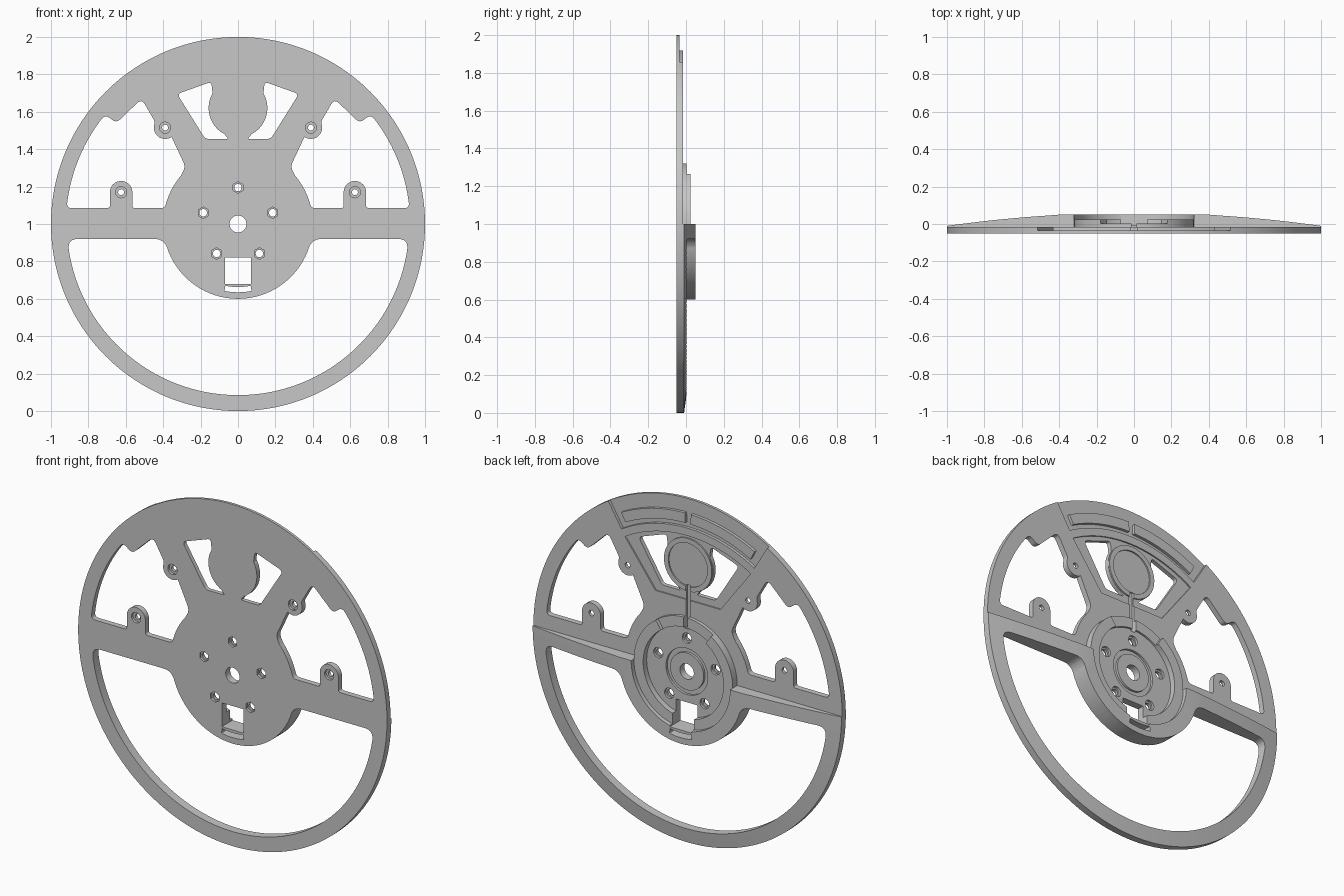
import bpy, bmesh
from math import sin, cos, radians, pi
from mathutils import Vector

cube = bpy.data.objects.get("Cube")
if cube:
    bpy.data.objects.remove(cube, do_unlink=True)

grey = bpy.data.materials.new("light_grey")
grey.use_nodes = True
colour = (0.57, 0.57, 0.57, 1)
grey.diffuse_color = colour
grey.node_tree.nodes["Principled BSDF"].inputs["Base Color"].default_value = colour

FRONT, BACK = -0.05, -0.017


def make(name, bm):
    bmesh.ops.recalc_face_normals(bm, faces=bm.faces)
    mesh = bpy.data.meshes.new(name)
    bm.to_mesh(mesh)
    bm.free()
    mesh.materials.append(grey)
    obj = bpy.data.objects.new(name, mesh)
    bpy.context.collection.objects.link(obj)
    return obj


def half_turn(name, profile, start, steps=96):
    """Turn a closed (radius, y) profile through half a circle about the y axis."""
    bm = bmesh.new()
    rings = []
    for i in range(steps + 1):
        a = start + pi * i / steps
        rings.append([bm.verts.new((r * cos(a), y, r * sin(a))) for r, y in profile])
    n = len(profile)
    for a, b in zip(rings, rings[1:]):
        for j in range(n):
            k = (j + 1) % n
            bm.faces.new((a[j], a[k], b[k], b[j]))
    bm.faces.new(rings[0])
    bm.faces.new(rings[-1])
    return make(name, bm)


def arc(radius, a0, a1, cx=0, cz=0, steps=24):
    return [(cx + radius * cos(radians(a0 + (a1 - a0) * i / steps)),
             cz + radius * sin(radians(a0 + (a1 - a0) * i / steps))) for i in range(steps + 1)]


def rounded(points):
    """Points with a third number get a corner rounded back by that distance."""
    out = []
    for i, p in enumerate(points):
        c = Vector(p[:2])
        if len(p) == 2:
            out.append(c)
            continue
        a = c + (Vector(points[i - 1][:2]) - c).normalized() * p[2]
        b = c + (Vector(points[(i + 1) % len(points)][:2]) - c).normalized() * p[2]
        for k in range(7):
            t = k / 6
            out.append(a * (1 - t) ** 2 + c * 2 * t * (1 - t) + b * t * t)
    return out


def mirrored(points):
    return [(-p[0],) + tuple(p[1:]) for p in reversed(points)]


def add_prism(bm, points, y0, y1):
    pts = rounded(points)
    lo = [bm.verts.new((x, y0, z)) for x, z in pts]
    hi = [bm.verts.new((x, y1, z)) for x, z in pts]
    bm.faces.new(lo)
    bm.faces.new(hi)
    for i in range(len(pts)):
        j = (i + 1) % len(pts)
        bm.faces.new((lo[i], lo[j], hi[j], hi[i]))


def prism(name, points, y0, y1):
    bm = bmesh.new()
    add_prism(bm, points, y0, y1)
    return make(name, bm)


def circle(radius, cx, cz, sides=20):
    return arc(radius, 90, 450, cx, cz, sides)[:-1]


def rect(x, z0, z1):
    return [(-x, z0), (x, z0), (x, z1), (-x, z1)]


def sector(r0, r1, a0, a1, cz=0):
    return arc(r0, a0, a1, 0, cz, 40) + arc(r1, a1, a0, 0, cz, 40)


def combine(body, tool, operation):
    mod = body.modifiers.new("combine", "BOOLEAN")
    mod.operation = operation
    mod.solver = "EXACT"
    mod.object = tool
    graph = bpy.context.evaluated_depsgraph_get()
    mesh = bpy.data.meshes.new_from_object(body.evaluated_get(graph))
    body.modifiers.clear()
    body.data = mesh
    bpy.data.objects.remove(tool, do_unlink=True)


def cut(body, shapes):
    bm = bmesh.new()
    for points, y0, y1 in shapes:
        add_prism(bm, points, y0, y1)
    combine(body, make("cutter", bm), "DIFFERENCE")


# Stepped hub, shared by the domed lower half and the flat upper half
hub = [(0.32, 0.025), (0.26, 0.025), (0.26, -0.008), (0.135, -0.008),
       (0.135, -0.022), (0.108, -0.022), (0.108, -0.008), (0.045, -0.008)]
face = [(0.045, FRONT), (1, FRONT)]
dome = [(1 - 0.06 * i, 0.06 - 0.07 * (1 - 0.06 * i) ** 2) for i in range(10)]
lower = face + dome + [(0.4, 0.05), (0.32, 0.05)] + hub
upper = face + [(1, BACK), (0.32, BACK)] + hub
wheel = half_turn("wheel_plate", lower, pi)
combine(wheel, half_turn("upper_half", upper, 0), "UNION")

# Large windows between rim, spokes and hub
lower_window = ([(0.911, -0.08, 0.055)] + arc(0.915, -8.7, -171.3, steps=87)
                + [(-0.911, -0.08, 0.055), (-0.392, -0.08, 0.055)]
                + arc(0.4, -160, -20, steps=48) + [(0.392, -0.08, 0.055)])
side_window = ([(0.915, 0.085, 0.025)] + arc(0.92, 7, 37)
               + [(0.71, 0.585, 0.028), (0.65, 0.54, 0.028), (0.515, 0.67, 0.035),
                  (0.445, 0.548, 0.01)]
               + arc(0.06, 15, -125, 0.39, 0.515)
               + [(0.28, 0.305, 0.03)] + arc(0.4, 40, 17)
               + [(0.393, 0.085, 0.02), (0.565, 0.085, 0.015)]
               + arc(0.06, 180, 0, 0.625, 0.17) + [(0.685, 0.085, 0.015)])
top_window = ([(0.143, 0.76, 0.02), (0.325, 0.695, 0.025), (0.175, 0.455, 0.02),
               (0.052, 0.455, 0.01)] + arc(0.157, -62, 30, 0, 0.62))
shapes = [lower_window, side_window, mirrored(side_window), top_window, mirrored(top_window),
          rect(0.07, -0.32, -0.18), sector(0.337, 0.365, -101.5, -78.5)]

# Bolt holes and tab holes
bolts = [(0.195 * cos(radians(90 + 72 * k)), 0.195 * sin(radians(90 + 72 * k))) for k in range(5)]
tabs = [(s * x, z) for s in (1, -1) for x, z in ((0.625, 0.17), (0.39, 0.515))]
shapes += [circle(0.02, x, z) for x, z in bolts]
shapes += [circle(0.016, x, z) for x, z in tabs]
cut(wheel, [(s, -0.1, 0.1) for s in shapes])

# Front hexagon pockets and counterbores, rear bolt pockets
cut(wheel, [(circle(0.031, x, z, 6), -0.1, -0.037) for x, z in bolts]
    + [(circle(0.03, x, z), -0.1, -0.035) for x, z in tabs]
    + [(circle(0.03, x, z), -0.022, 0.1) for x, z in bolts])

# Rear recesses: rim sector, tray around the top windows, notch in the hub step
tray = arc(0.79, 59, 121) + [(-0.21, 0.415), (0.21, 0.415)]
cut(wheel, [(sector(0.835, 1.05, 59, 121), -0.034, 0.1),
            (tray, -0.025, 0.1),
            (sector(0.255, 0.335, 56, 124), 0.003, 0.1)])

# Wire channel from the round mount to the hub
cut(wheel, [(rect(0.013, 0.25, 0.50), -0.034, 0.1)])

# Raised lip on the round mount, open at the wire channel, and raised rim pads
parts = [wheel,
         prism("mount_lip", sector(0.127, 0.155, -84, 264, 0.62), -0.03, BACK),
         prism("left_rim_pad", sector(0.862, 0.92, 62, 88.8), -0.04, BACK),
         prism("right_rim_pad", sector(0.862, 0.92, 91.2, 118), -0.04, BACK)]

for obj in parts:
    obj.location.z = 1
    bpy.ops.object.select_all(action="DESELECT")
    obj.select_set(True)
    bpy.context.view_layer.objects.active = obj
    bpy.ops.object.shade_smooth_by_angle(angle=radians(20))
